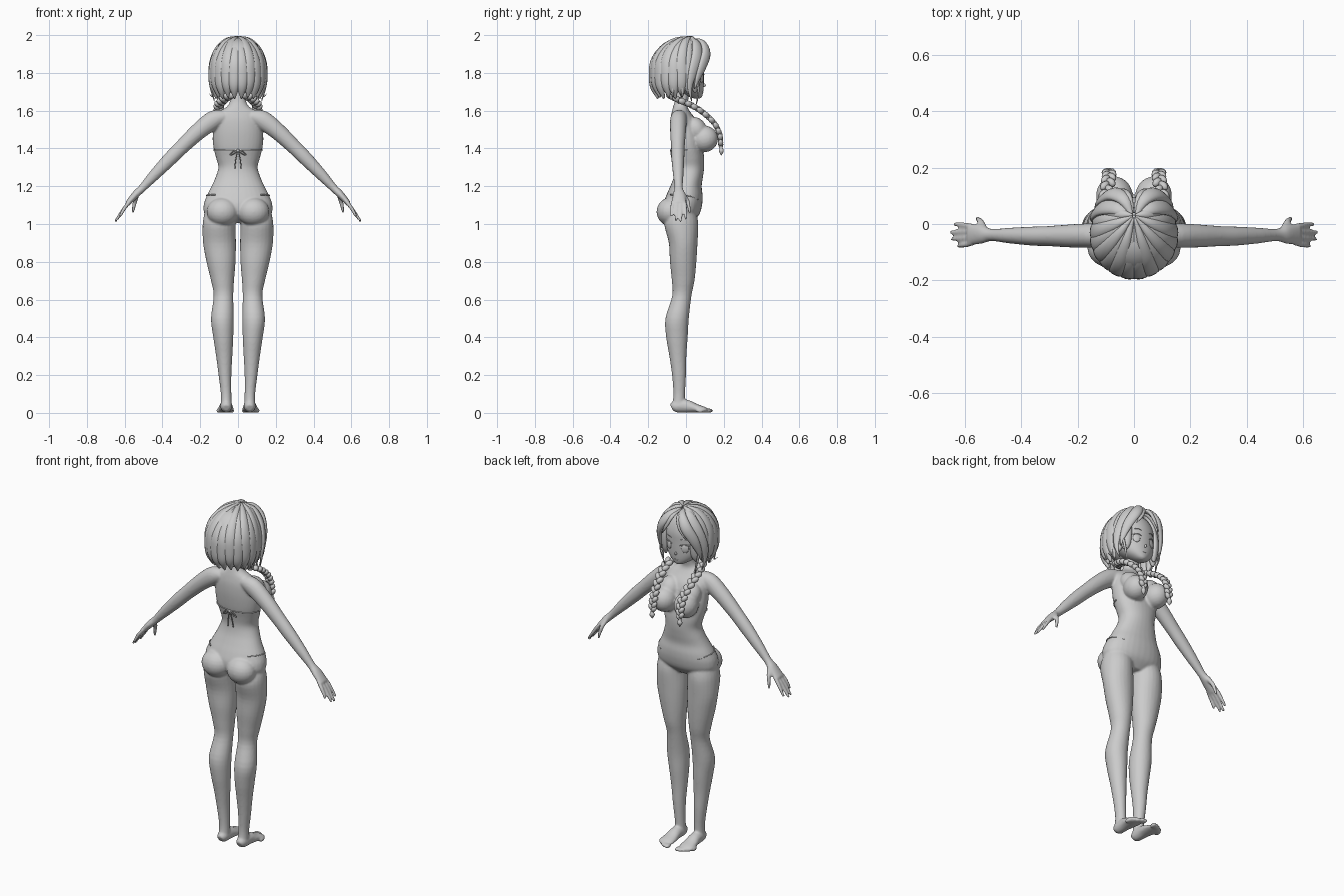
import bpy, bmesh, math
from mathutils import Vector, Matrix

mat = bpy.data.materials.new("pale_grey")
mat.diffuse_color = (0.6, 0.6, 0.6, 1)
X, Y, Z = Vector((1, 0, 0)), Vector((0, 1, 0)), Vector((0, 0, 1))
HEAD = Vector((0, -0.04, 1.81))


def spline(pts, sub):
    """Catmull-Rom through tuples of any length."""
    out = []
    for i in range(len(pts) - 1):
        a, b, c, d = (pts[max(i - 1, 0)], pts[i], pts[i + 1], pts[min(i + 2, len(pts) - 1)])
        for k in range(sub):
            t = k / sub
            out.append([0.5 * (2 * q + (r - p) * t + (2 * p - 5 * q + 4 * r - s) * t * t
                               + (3 * q - p - 3 * r + s) * t ** 3) for p, q, r, s in zip(a, b, c, d)])
    return out + [list(pts[-1])]


def loft(bm, pts, side=None, flat=False, n=16, sub=4, both=True, power=1.0):
    """Skin ellipses (x, y, z, half width along side, half depth) along a path.
    With no side, the sections lie on the head surface."""
    ring = spline(pts, sub)
    for s in ((1, -1) if both else (1,)):
        loops = []
        for i, q in enumerate(ring):
            p = Vector(q[:3])
            t = Z if flat else Vector(ring[min(i + 1, len(ring) - 1)][:3]) - Vector(ring[max(i - 1, 0)][:3])
            t = t.normalized()
            u = side if side else (p - HEAD).cross(t).normalized()
            v = t.cross(u).normalized()
            loop = []
            for k in range(n):
                a = 2 * math.pi * k / n
                c, d = (math.copysign(abs(w) ** power, w) for w in (math.cos(a), math.sin(a)))
                co = p + u * c * max(q[3], .0008) + v * d * max(q[4], .0008)
                loop.append(bm.verts.new((co.x * s, co.y, co.z)))
            loops.append(loop)
        for A, B in zip(loops, loops[1:]):
            for k in range(n):
                bm.faces.new((A[k], A[(k + 1) % n], B[(k + 1) % n], B[k]))
        bm.faces.new(loops[0][::-1])
        bm.faces.new(loops[-1])


def blob(bm, loc, r, rot=(0, 0, 0), both=True, seg=16):
    """Ellipsoid, mirrored when both is set."""
    for s in ((1, -1) if both else (1,)):
        m = Matrix.Translation((loc[0] * s, loc[1], loc[2]))
        for ang, ax in zip((rot[0], rot[1] * s, rot[2] * s), 'XYZ'):
            m = m @ Matrix.Rotation(ang, 4, ax)
        bmesh.ops.create_uvsphere(bm, u_segments=seg, v_segments=seg // 2, radius=1,
                                  matrix=m @ Matrix.Diagonal((*r, 1)))


def finish(bm, name):
    bmesh.ops.recalc_face_normals(bm, faces=bm.faces[:])
    me = bpy.data.meshes.new(name)
    bm.to_mesh(me)
    bm.free()
    for f in me.polygons:
        f.use_smooth = True
    me.materials.append(mat)
    ob = bpy.data.objects.new(name, me)
    bpy.context.collection.objects.link(ob)
    return ob


# Body: torso and neck (z, back, front, half width)
bm = bmesh.new()
torso = [(1.005, -.06, .03, .07), (1.05, -.11, .07, .17), (1.10, -.12, .085, .182), (1.15, -.105, .088, .165),
         (1.20, -.083, .083, .14), (1.25, -.064, .09, .118), (1.30, -.056, .096, .104), (1.35, -.062, .096, .116),
         (1.40, -.073, .09, .129), (1.45, -.08, .085, .134), (1.50, -.084, .075, .133), (1.55, -.083, .055, .128),
         (1.59, -.076, .025, .105), (1.62, -.068, .008, .06), (1.65, -.06, .01, .043), (1.70, -.055, .022, .04)]
loft(bm, [(0, (b + f) / 2, z, w, (f - b) / 2) for z, b, f, w in torso], X, True, 32, both=False, power=.92)
blob(bm, (.069, .097, 1.45), (.066, .073, .07), (.25, 0, -.15), seg=24)
blob(bm, (.068, .055, 1.50), (.06, .055, .07), (.5, 0, 0), seg=24)
blob(bm, (.082, -.083, 1.065), (.084, .073, .075), seg=24)
# Legs
loft(bm, [(.092, -.02, 1.06, .085, .075), (.1, -.025, 1.0, .087, .09), (.098, -.015, .9, .087, .076),
          (.09, -.015, .8, .077, .07), (.082, -.015, .7, .061, .06), (.077, -.022, .62, .052, .051),
          (.083, -.047, .5, .06, .062), (.078, -.048, .4, .053, .057), (.073, -.043, .3, .043, .045),
          (.069, -.037, .2, .034, .037), (.063, -.036, .1, .028, .031), (.062, -.04, .03, .03, .034)], X, True, 24)
# Feet and toes
loft(bm, [(.062, -.076, .026, .018, .019), (.062, -.055, .034, .03, .032), (.063, 0, .036, .033, .035),
          (.064, .05, .025, .04, .024), (.066, .09, .018, .043, .017), (.066, .108, .014, .036, .012)], X)
for i in range(5):
    blob(bm, (.031 + .018 * i, .122 - .003 * i * i, .012), (.0115, .022, .012))
# Arms, palms, fingers and thumbs
loft(bm, [(.07, -.035, 1.57, .04, .035), (.13, -.04, 1.55, .044, .05), (.21, -.042, 1.49, .042, .045),
          (.30, -.043, 1.405, .036, .039), (.36, -.043, 1.345, .034, .037), (.44, -.041, 1.262, .028, .03),
          (.505, -.039, 1.192, .022, .021), (.54, -.037, 1.158, .033, .02), (.585, -.038, 1.108, .039, .014)], Y, n=20)
for yb, yt, xt, zt in ((-.068, -.079, .625, 1.04), (-.047, -.054, .648, 1.017),
                       (-.027, -.029, .652, 1.012), (-.008, .0, .638, 1.025)):
    loft(bm, [(.572, yb, 1.122, .01, .01), (.6, (yb + yt) / 2, 1.085, .0105, .0105), (xt, yt, zt, .007, .007)], Y, n=10)
loft(bm, [(.53, -.02, 1.165, .015, .013), (.545, .008, 1.12, .012, .012), (.558, .02, 1.06, .007, .007)], Y, n=10)
body = finish(bm, "body")
m = body.modifiers.new("blend", 'REMESH')
m.mode, m.voxel_size, m.use_smooth_shade = 'VOXEL', .0062, True
m = body.modifiers.new("soften", 'SMOOTH')
m.factor, m.iterations = .5, 4

# Head, nose and ears
bm = bmesh.new()
loft(bm, [(0, .06, 1.664, .01, .012), (0, .05, 1.673, .033, .034), (0, .025, 1.70, .075, .066),
          (0, .0, 1.74, .109, .094), (0, -.02, 1.80, .125, .115), (0, -.025, 1.86, .127, .118),
          (0, -.03, 1.92, .104, .1), (0, -.03, 1.965, .05, .05)], X, True, 32, both=False)
blob(bm, (0, .094, 1.735), (.006, .011, .009), both=False)
blob(bm, (.125, -.012, 1.775), (.01, .02, .03))
finish(bm, "head")

# Eyes, lashes, brows and mouth
bm = bmesh.new()
blob(bm, (.052, .083, 1.772), (.021, .007, .025), (0, 0, -.45))
for dz, h, r in ((.797, .008, .003), (.828, .006, .0018)):
    loft(bm, [(.027, .095, 1 + dz - h, r / 2, r), (.05, .09, 1 + dz, r, r), (.08, .066, 1 + dz - h, r, r)], n=8)
loft(bm, [(-.012, .089, 1.70, .001, .002), (0, .092, 1.698, .0015, .002), (.012, .089, 1.70, .001, .002)], n=6, both=False)
finish(bm, "face_details")

# Hair: inner cap plus overlapping clumps radiating from the crown
bm = bmesh.new()
blob(bm, (0, -.047, 1.84), (.136, .13, .14), both=False, seg=32)
finish(bm, "hair_cap")
bm = bmesh.new()
prof = [(.04, 1.983), (.42, 1.967), (.74, 1.922), (.94, 1.86), (1.0, 1.79), (.96, 1.725), (.83, 1.665)]
width = (.004, .018, .028, .034, .035, .027, .004)
for k in range(8):
    a = math.radians(9 + 17.5 * k)
    if k > 5:
        prof = prof[:-1] + [(.95, 1.69)]
    path = []
    for (r, z), w in zip(prof, width):
        yc = .03 - .07 * min(1, r * 1.1)
        path.append((math.sin(a) * .138 * r, yc - math.cos(a) * .138 * r, z + .006 * (k % 2), w,
                     .004 + .016 * min(1, w / .03)))
    loft(bm, path, n=14)
finish(bm, "hair_clumps")

# Parted fringe, side locks and loose wisps
bm = bmesh.new()
loft(bm, [(.008, .03, 1.978, .006, .006), (.035, .085, 1.962, .022, .014), (.075, .107, 1.91, .03, .017),
          (.112, .088, 1.84, .027, .014), (.128, .062, 1.77, .016, .009), (.13, .045, 1.715, .003, .003)], n=14)
loft(bm, [(.01, .02, 1.982, .006, .006), (.06, .055, 1.958, .026, .015), (.11, .058, 1.89, .032, .016),
          (.14, .035, 1.80, .025, .012), (.14, .02, 1.72, .013, .008), (.125, .03, 1.65, .002, .002)], n=14)
loft(bm, [(.004, .04, 1.975, .005, .005), (.02, .098, 1.955, .013, .009), (.045, .118, 1.9, .012, .008),
          (.075, .112, 1.845, .002, .002)], n=10)
loft(bm, [(.13, .05, 1.8, .008, .004), (.122, .065, 1.72, .007, .004), (.105, .06, 1.66, .005, .003),
          (.1, .05, 1.62, .001, .001)], n=8)
for dy in (-.07, -.02):
    loft(bm, [(.145, dy, 1.78, .008, .005), (.14, dy, 1.71, .007, .005), (.135, dy, 1.675, .004, .003),
              (.153, dy - .01, 1.69, .001, .001)], n=8)
finish(bm, "fringe_and_locks")

# Braids laid forward over the shoulders, with band and tuft
bm = bmesh.new()
path = spline([(.045, -.085, 1.68), (.078, -.035, 1.655), (.1, .03, 1.628), (.1, .09, 1.59),
               (.092, .148, 1.535), (.088, .178, 1.475), (.09, .184, 1.42)], 4)
for i, p in enumerate(path):
    q, o = path[min(i + 1, len(path) - 1)], path[max(i - 1, 0)]
    t = Vector(q) - Vector(o)
    tilt = math.atan2(-t.z, t.y)
    s = 1 if i % 2 else -1
    r = .021 - .005 * i / len(path)
    blob(bm, (p[0] + s * .010, p[1], p[2]), (r * .8, r * 1.25, r * .85), (-tilt, 0, s * .6), seg=12)
loft(bm, [(.09, .184, 1.415, .009, .009), (.09, .186, 1.402, .009, .009), (.09, .187, 1.385, .015, .013),
          (.09, .186, 1.362, .001, .001)], X, n=10)
finish(bm, "braids")

# Swimsuit strings: back band with bow, hip cords
bm = bmesh.new()
band = []
for i in range(9):
    a = math.radians(-90 + 180 * i / 8)
    band.append((.131 * math.sin(a), .008 - .083 * math.cos(a), 1.392, .003, .003))
loft(bm, band, Z, n=6, both=False)
loft(bm, [(0, -.078, 1.39, .003, .003), (.025, -.08, 1.385, .003, .003), (.042, -.078, 1.365, .003, .003),
          (.025, -.077, 1.37, .003, .003), (0, -.078, 1.388, .003, .003)], Y, n=6)
loft(bm, [(.002, -.078, 1.388, .003, .003), (.012, -.074, 1.34, .003, .003), (.017, -.068, 1.295, .003, .003)], Y, n=6)
blob(bm, (0, -.078, 1.389), (.008, .007, .008), both=False)
loft(bm, [(.12, -.083, 1.155, .003, .003), (.155, -.045, 1.155, .003, .003), (.166, -.008, 1.152, .003, .003),
          (.155, .03, 1.145, .003, .003), (.12, .063, 1.13, .003, .003)], Z, n=6)
finish(bm, "swimsuit_strings")
